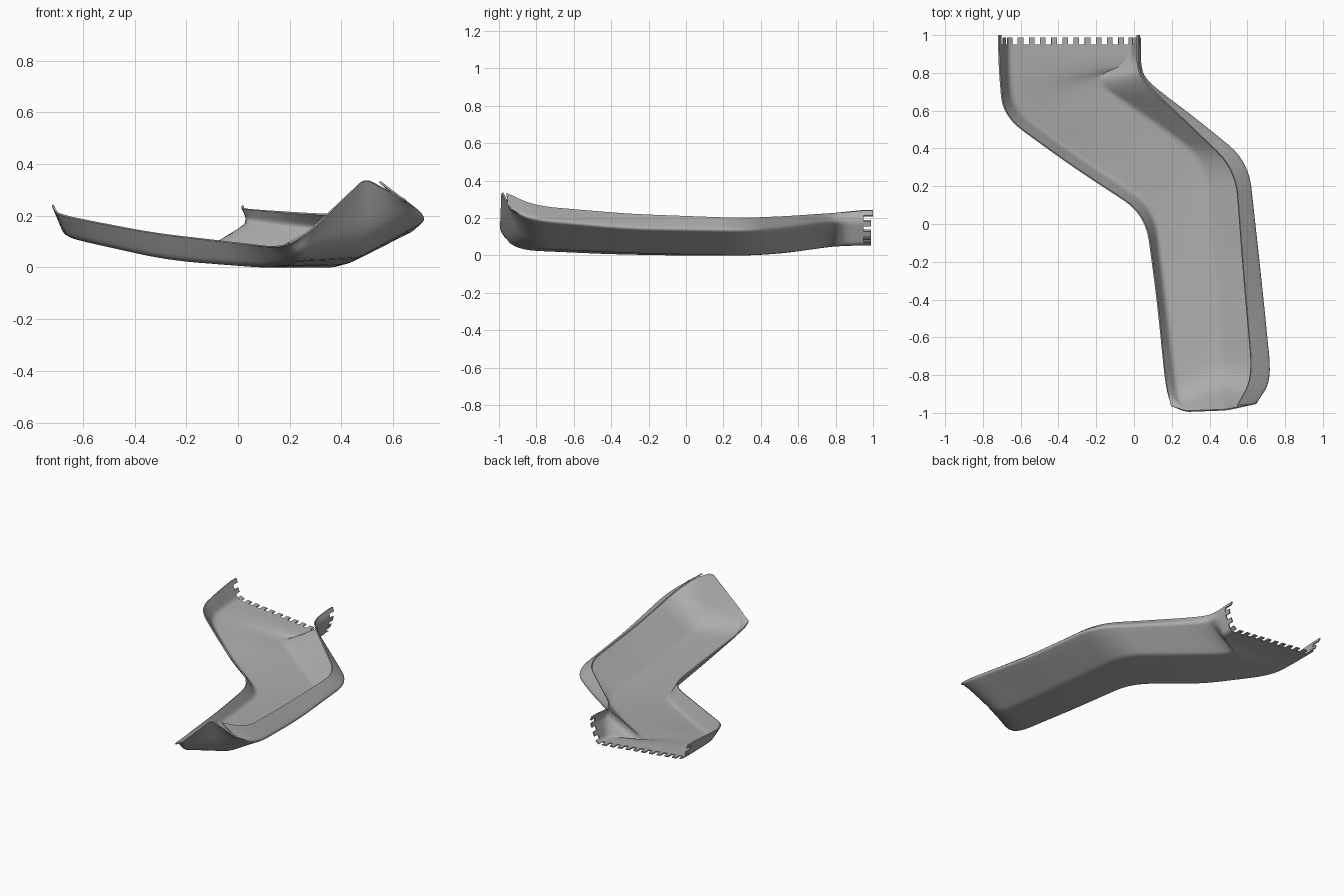
import bpy
from mathutils import Vector

cube = bpy.data.objects.get("Cube")
if cube:
    bpy.data.objects.remove(cube, do_unlink=True)

# One plain grey for the whole shell
grey = bpy.data.materials.new("plain_grey")
grey.use_nodes = True
colour = (0.42, 0.42, 0.42, 1)
grey.diffuse_color = colour
grey.node_tree.nodes["Principled BSDF"].inputs["Base Color"].default_value = colour


def round_corners(points, radius, steps=6, splits=4):
    """Polyline with every inner corner replaced by a fillet curve."""
    runs = [[points[0]]]
    for before, corner, after in zip(points, points[1:], points[2:]):
        back, ahead = before - corner, after - corner
        start = corner + back.normalized() * min(radius, back.length * 0.45)
        end = corner + ahead.normalized() * min(radius, ahead.length * 0.45)
        run = []
        for i in range(steps + 1):
            t = i / steps
            run.append(start.lerp(corner, t).lerp(corner.lerp(end, t), t))
        runs.append(run)
    runs.append([points[-1]])
    result = list(runs[0])
    for run in runs[1:]:
        last = result[-1]
        result += [last.lerp(run[0], k / splits) for k in range(1, splits)]
        result += run
    return result


def point_at(line, distance):
    """Point a given distance along a polyline."""
    for a, b in zip(line, line[1:]):
        length = (b - a).length
        if distance <= length:
            return a.lerp(b, distance / length)
        distance -= length
    return line[-1].copy()


# Guide lines of the channel, each from the open back to the closed front
left_rim = [(-.72, .95, .24), (-.715, .8, .225), (-.695, .57, .2), (-.33, .305, .13),
            (.06, .05, .085), (.12, -.4, .078), (.168, -.87, .08), (.2, -.965, .09)]
left_floor = [(-.67, .95, .12), (-.67, .82, .12), (-.65, .61, .11), (-.29, .345, .028),
              (.1, .09, -.003), (.16, -.4, .005), (.23, -.93, .028), (.275, -.995, .135)]
right_floor = [(-.01, .95, .05), (-.01, .85, .048), (-.23, .77, .042), (.1, .55, .012),
               (.37, .35, -.002), (.425, -.25, .012), (.475, -.85, .04), (.492, -.987, .342)]
right_fold = [(.042, .95, .185), (.042, .85, .185), (.065, .765, .175), (.33, .57, .15),
              (.618, .335, .132), (.688, -.3, .143), (.742, -.83, .192), (.66, -.95, .25)]
right_rim = [(.02, .95, .24), (.02, .84, .23), (.05, .755, .225), (.28, .54, .21),
             (.54, .29, .2), (.585, -.3, .222), (.63, -.81, .265), (.55, -.96, .335)]

rails = [round_corners([Vector(p) for p in rail], 0.14)
         for rail in (left_rim, left_floor, right_floor, right_fold, right_rim)]
rows = [round_corners(list(section), 0.03) for section in zip(*rails)]

# Curved channel surface
verts = [p for row in rows for p in row]
width = len(rows[0])
faces = []
for i in range(len(rows) - 1):
    for j in range(width - 1):
        a = i * width + j
        faces.append((a, a + 1, a + width + 1, a + width))

# Row of tabs along the open back edge, longer at both wall tops
edge = rows[0]
total = sum((b - a).length for a, b in zip(edge, edge[1:]))
tabs = 17
pitch = total / (tabs - 0.5)
for k in range(tabs):
    outer = k in (0, tabs - 1)
    depth = 0.05 if outer else 0.038
    a = point_at(edge, k * pitch)
    b = point_at(edge, (k + 0.5) * pitch)
    reach = Vector((0, depth, 0))
    n = len(verts)
    verts += [a + reach, b + reach, b, a]
    faces.append((n, n + 1, n + 2, n + 3))

mesh = bpy.data.meshes.new("channel_shell")
mesh.from_pydata(verts, [], faces)
mesh.materials.append(grey)
shell = bpy.data.objects.new("channel_shell", mesh)
bpy.context.collection.objects.link(shell)

# Thin sheet thickness, then smooth shading with crisp rims
bpy.ops.object.select_all(action='DESELECT')
shell.select_set(True)
bpy.context.view_layer.objects.active = shell
sheet = shell.modifiers.new("sheet_thickness", 'SOLIDIFY')
sheet.thickness = 0.008
sheet.offset = -1
bpy.ops.object.modifier_apply(modifier=sheet.name)
bpy.ops.object.shade_smooth_by_angle(angle=0.6)
